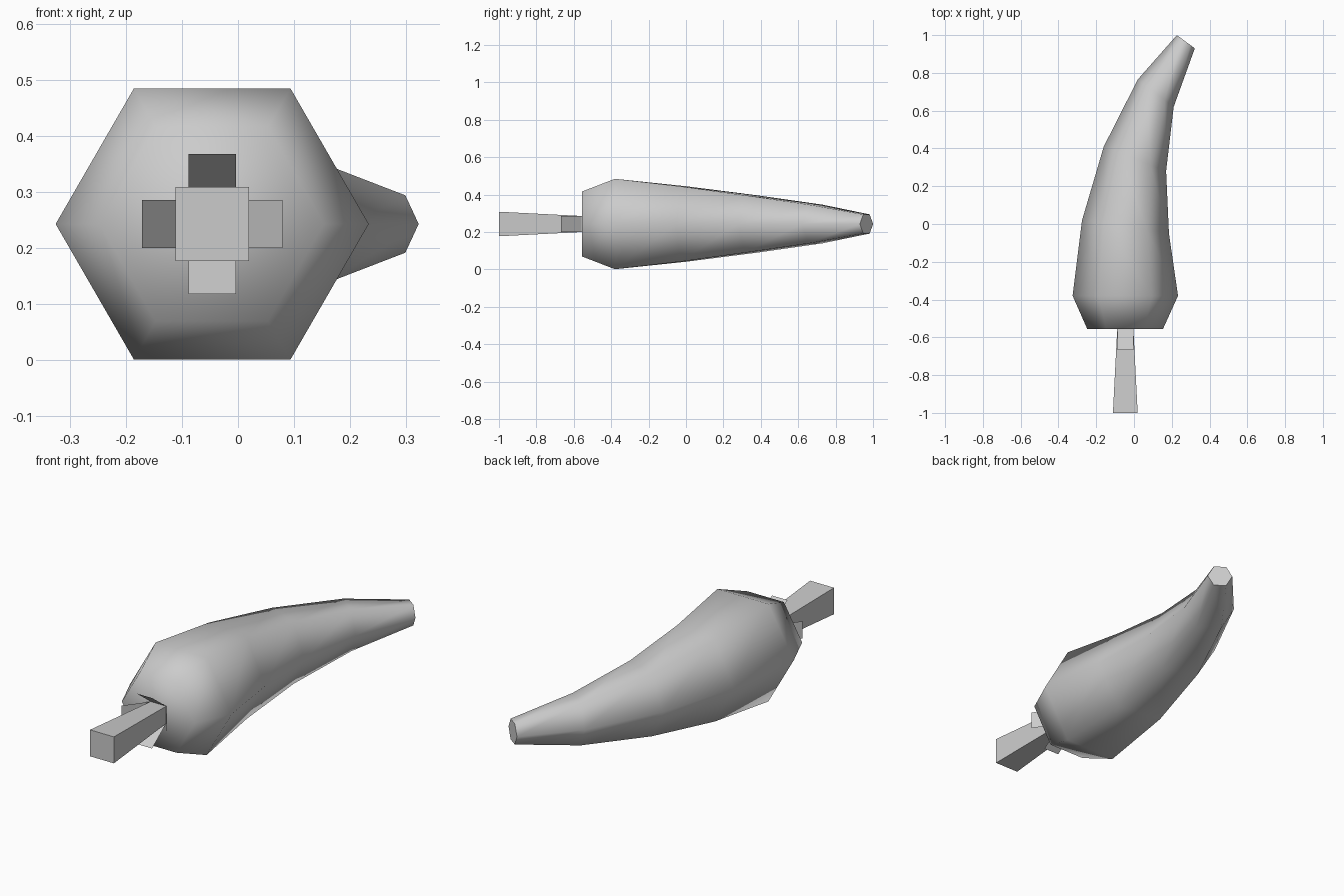
import bpy, math
from mathutils import Vector

if "Cube" in bpy.data.objects:
    bpy.data.objects.remove(bpy.data.objects["Cube"])

ZC = 0.243   # height of the centre line
XC = -0.046  # stem centre


def make(name, verts, faces):
    mesh = bpy.data.meshes.new(name)
    mesh.from_pydata(verts, [], faces)
    mesh.update()
    ob = bpy.data.objects.new(name, mesh)
    bpy.context.collection.objects.link(ob)
    return ob


def loft(name, rings):
    n = len(rings[0])
    verts = [v for r in rings for v in r]
    faces = [(k*n + i, k*n + n + i, k*n + n + (i+1) % n, k*n + (i+1) % n)
             for k in range(len(rings) - 1) for i in range(n)]
    faces.append(tuple(range(n)))
    faces.append(tuple(range(len(verts) - 1, len(verts) - n - 1, -1)))
    return make(name, verts, faces)


# Pepper body: hexagonal rings given by their left and right points from above
profile = [((-0.247, -0.557), (0.153, -0.557)),
           ((-0.325, -0.38), (0.233, -0.38)),
           ((-0.275, 0.02), (0.185, -0.05)),
           ((-0.16, 0.41), (0.17, 0.28)),
           ((0.02, 0.765), (0.21, 0.62)),
           ((0.227, 1.0), (0.322, 0.93))]
rings = []
for left, right in profile:
    l, r = Vector((*left, ZC)), Vector((*right, ZC))
    c, half = (l + r) / 2, (r - l) / 2
    up = Vector((0, 0, half.length))
    rings.append([c + half*math.cos(a) + up*math.sin(a)
                  for a in (i*math.pi/3 for i in range(6))])
body = loft("pepper_body", rings)
bpy.context.view_layer.objects.active = body
body.select_set(True)
bpy.ops.object.shade_smooth_by_angle(angle=math.radians(72))

# Tapered square stem
corners = [(1, -1), (1, 1), (-1, 1), (-1, -1)]
stem = loft("stem", [[(XC + sx*h, y, ZC + sz*h) for sx, sz in corners]
                     for y, h in ((-1.0, 0.0655), (-0.55, 0.0425))])

# Four thin leaf flaps flaring forward around the stem
verts, faces = [], []
for k in range(4):
    c, s = math.cos(k*math.pi/2), math.sin(k*math.pi/2)
    for out, side, y in ((0.0425, -1, -0.557), (0.125, -1, -0.668),
                         (0.125, 1, -0.668), (0.0425, 1, -0.557)):
        w = side*0.0425
        verts.append((XC + out*c - w*s, y, ZC + out*s + w*c))
    faces.append((4*k + 3, 4*k + 2, 4*k + 1, 4*k))
make("calyx_leaves", verts, faces)

# Consistent outward normals on the closed parts
import bmesh
for ob in (body, stem):
    bm = bmesh.new()
    bm.from_mesh(ob.data)
    bmesh.ops.recalc_face_normals(bm, faces=bm.faces)
    bm.to_mesh(ob.data)
    bm.free()
